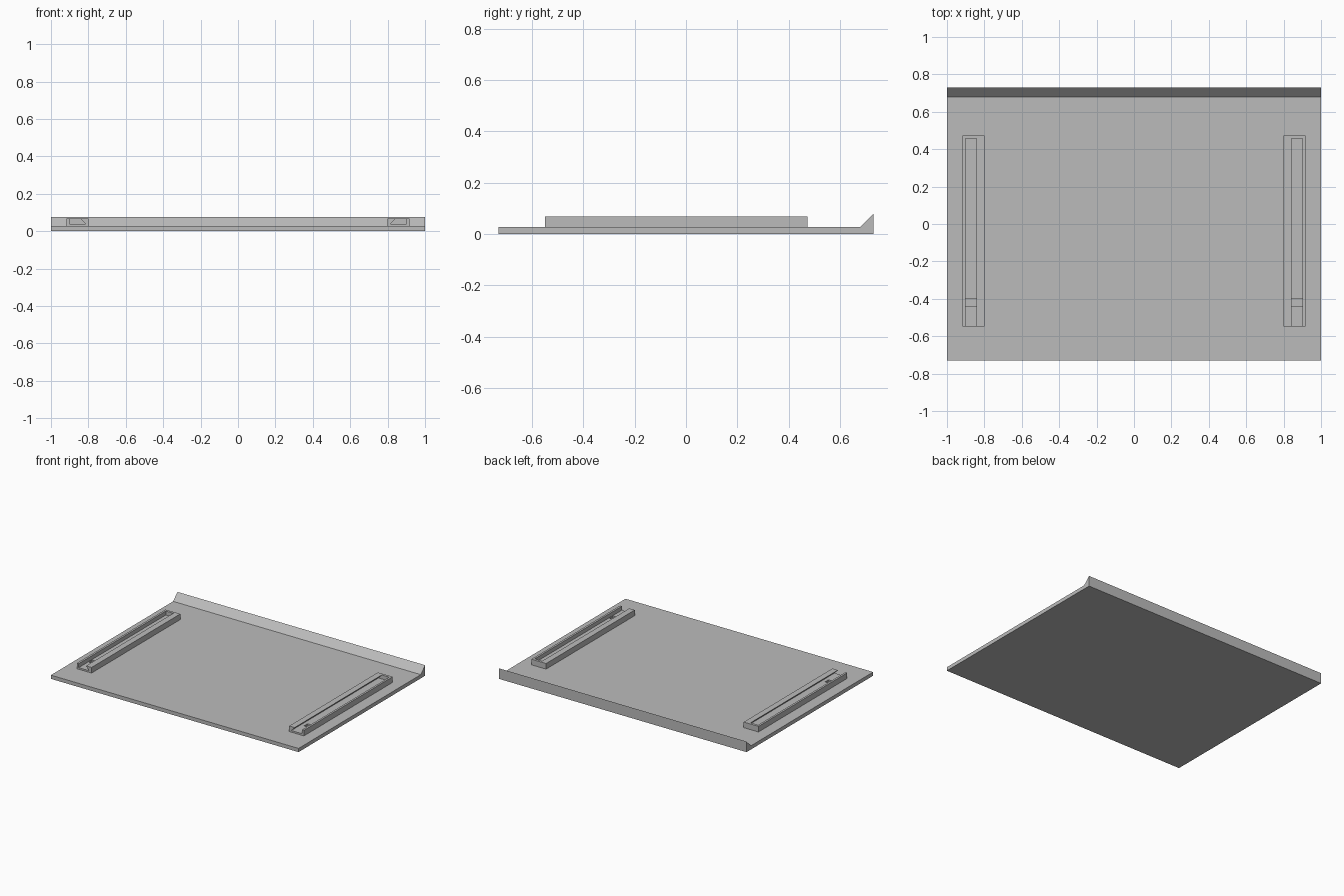
import bpy
import bmesh

cube = bpy.data.objects.get("Cube")
if cube:
    bpy.data.objects.remove(cube, do_unlink=True)

# Single flat grey
grey = bpy.data.materials.new("plain_grey")
grey.use_nodes = True
colour = (0.5, 0.5, 0.5, 1)
grey.diffuse_color = colour
grey.node_tree.nodes["Principled BSDF"].inputs["Base Color"].default_value = colour


def prism(name, profile, start, end, axis):
    """Extrude a closed profile along x (y, z points) or y (x, z points)."""
    bm = bmesh.new()
    place = (lambda a, b: (start, a, b)) if axis == "x" else (lambda a, b: (a, start, b))
    face = bm.faces.new([bm.verts.new(place(a, b)) for a, b in profile])
    extruded = bmesh.ops.extrude_face_region(bm, geom=[face])["geom"]
    shift = (end - start, 0, 0) if axis == "x" else (0, end - start, 0)
    bmesh.ops.translate(bm, vec=shift,
                        verts=[v for v in extruded if isinstance(v, bmesh.types.BMVert)])
    bmesh.ops.recalc_face_normals(bm, faces=bm.faces)
    mesh = bpy.data.meshes.new(name)
    bm.to_mesh(mesh)
    bm.free()
    mesh.materials.append(grey)
    obj = bpy.data.objects.new(name, mesh)
    bpy.context.collection.objects.link(obj)
    return obj


def rect(a0, a1, b0, b1):
    return [(a0, b0), (a1, b0), (a1, b1), (a0, b1)]


def cut(obj, cutter):
    """Subtract the cutter, then remove it."""
    mod = obj.modifiers.new("cut", "BOOLEAN")
    mod.operation = "DIFFERENCE"
    mod.solver = "EXACT"
    mod.object = cutter
    bpy.context.view_layer.objects.active = obj
    bpy.ops.object.modifier_apply(modifier=mod.name)
    bpy.data.objects.remove(cutter, do_unlink=True)


BASE, FLOOR, TOP = 0.027, 0.039, 0.068
FRONT, BACK = -0.549, 0.474

# Base plate with the wedge lip along its back edge
prism("base_plate", [(-0.73, 0), (0.73, 0), (0.73, 0.077), (0.68, BASE), (-0.73, BASE)],
      -1, 1, "x")

# Mirrored rails: undercut slot open at the front, with a latch hole in its floor
for side, s in (("left", 1), ("right", -1)):
    rail = prism(side + "_rail", rect(s * 0.798, s * 0.917, BASE, TOP), FRONT, BACK, "y")
    slot = [(0.815, FLOOR), (0.902, FLOOR), (0.902, TOP + 0.02),
            (0.842, TOP + 0.02), (0.842, TOP - 0.002)]
    cut(rail, prism("slot_cutter", [(s * x, z) for x, z in slot], FRONT - 0.1, 0.456, "y"))
    cut(rail, prism("hole_cutter", rect(s * 0.842, s * 0.9, BASE - 0.02, FLOOR + 0.01),
                    -0.44, -0.4, "y"))
